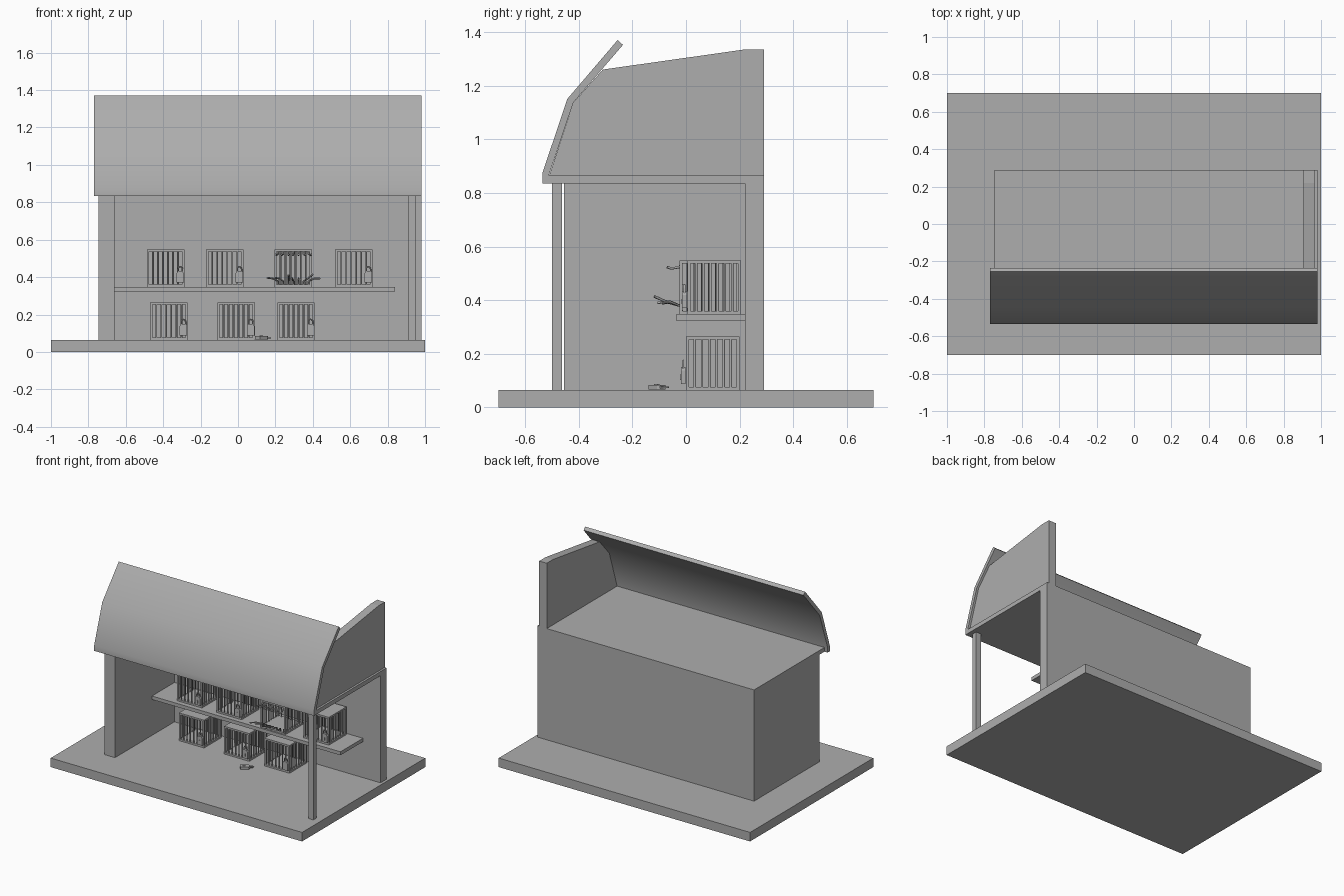
import bpy
import math
import random
from mathutils import Vector

random.seed(4)
cube = bpy.data.objects.get("Cube")
if cube:
    bpy.data.objects.remove(cube, do_unlink=True)

grey = bpy.data.materials.new("plain grey")
grey.use_nodes = True
colour = (0.42, 0.42, 0.42, 1)
grey.diffuse_color = colour
grey.node_tree.nodes["Principled BSDF"].inputs["Base Color"].default_value = colour


def make(name, verts, faces):
    mesh = bpy.data.meshes.new(name)
    mesh.from_pydata(verts, [], faces)
    mesh.materials.append(grey)
    obj = bpy.data.objects.new(name, mesh)
    bpy.context.collection.objects.link(obj)
    return obj


def prism(name, profile, x0, x1):
    """Extrude a (y, z) outline along x."""
    n = len(profile)
    verts = [(x, y, z) for x in (x0, x1) for y, z in profile]
    faces = [tuple(range(n))[::-1], tuple(range(n, 2 * n))]
    faces += [(i, (i + 1) % n, n + (i + 1) % n, n + i) for i in range(n)]
    return make(name, verts, faces)


def box(name, x, y, z):
    return prism(name, [(y[0], z[0]), (y[1], z[0]), (y[1], z[1]), (y[0], z[1])], *x)


def tube(name, points, radius):
    """Round bar along a bent path, turned into a mesh."""
    curve = bpy.data.curves.new(name, "CURVE")
    curve.dimensions = "3D"
    curve.bevel_depth = radius
    curve.bevel_resolution = 1
    curve.use_fill_caps = True
    spline = curve.splines.new("POLY")
    spline.points.add(len(points) - 1)
    for p, co in zip(spline.points, points):
        p.co = (*co, 1)
    obj = bpy.data.objects.new(name, curve)
    bpy.context.collection.objects.link(obj)
    mesh = bpy.data.meshes.new_from_object(obj)
    bpy.data.objects.remove(obj)
    mesh.materials.clear()
    mesh.materials.append(grey)
    obj = bpy.data.objects.new(name, mesh)
    bpy.context.collection.objects.link(obj)
    return obj


# Building shell
FLOOR, CEIL = 0.065, 0.835
box("ground_slab", (-1, 1), (-0.7, 0.7), (0, FLOOR))
box("back_wall", (-0.745, 0.98), (0.22, 0.29), (FLOOR, CEIL))
box("side_wall", (-0.745, -0.66), (-0.455, 0.22), (FLOOR, CEIL))
box("corner_post", (0.91, 0.95), (-0.5, -0.462), (FLOOR, CEIL))
box("ceiling", (-0.745, 0.98), (-0.515, 0.29), (CEIL, 0.865))
box("shelf", (-0.66, 0.84), (-0.035, 0.22), (0.323, 0.348))

# Gable wall and curved front roof
prism("gable", [(-0.51, 0.865), (0.29, 0.865), (0.29, 1.335), (0.22, 1.335),
                (-0.31, 1.26), (-0.42, 1.137)], 0.905, 0.965)
roof = prism("roof", [(-0.535, 0.835), (-0.51, 0.835), (-0.51, 0.87), (-0.42, 1.137),
                      (-0.235, 1.352), (-0.255, 1.37), (-0.443, 1.15), (-0.535, 0.875)],
             -0.77, 0.98)
bpy.context.view_layer.objects.active = roof
roof.select_set(True)
bpy.ops.object.shade_smooth_by_angle(angle=math.radians(30))
roof.select_set(False)

SIZE, PLATE, BAR = 0.2, 0.012, 0.005


def bent_bars(x, y, z):
    """Snapped front bars: splayed stubs below, curled stubs above."""
    for i in range(7):
        bx = x + 0.02 + i * 0.027
        lean = (i - 3) * 0.008 + random.uniform(-0.01, 0.01)
        reach = random.uniform(0.06, 0.1)
        tube("broken_bar_lower", [(bx, y + 0.01, z + 0.01), (bx, y + 0.005, z + 0.03),
                                  (bx + lean, y - reach * 0.5, z + 0.045),
                                  (bx + lean * 2, y - reach, z + random.uniform(0.03, 0.075))], BAR)
        tube("broken_bar_upper", [(bx, y + 0.01, z + 0.19), (bx, y, z + 0.175),
                                  (bx + lean * 0.3, y - 0.03, z + 0.17),
                                  (bx + lean * 0.5, y - 0.045, z + 0.175)], BAR)


def cage(x, y, z, broken=False):
    x1, y1 = x + SIZE, y + SIZE
    for z0 in (z, z + SIZE - PLATE):
        box("cage_plate", (x, x1), (y, y1), (z0, z0 + PLATE))
    for cx in (x, x1 - PLATE):
        for cy in (y, y1 - PLATE):
            box("cage_corner", (cx, cx + PLATE), (cy, cy + PLATE), (z + PLATE, z + SIZE - PLATE))
    low, high = z + PLATE, z + SIZE - PLATE
    for i in range(6):
        t = 0.033 + i * 0.0268
        ends = [(x + t, y1 - 0.006), (x + 0.006, y + t), (x1 - 0.006, y + t)]
        if not broken:
            ends.append((x + t, y + 0.006))
        for bx, by in ends:
            tube("cage_bar", [(bx, by, low), (bx, by, high)], BAR)
    if broken:
        bent_bars(x, y, z)


def padlock(at, flat=False):
    """Chunky lock body with a keyhole plate and a round shackle."""
    w, d, h = 0.02, 0.009, 0.05
    arch = [(-0.012, 0, h)] + [(-0.012 * math.cos(a), 0, h + 0.022 + 0.014 * math.sin(a))
                               for a in [math.pi * k / 6 for k in range(7)]] + [(0.012, 0, h)]
    outline = [(-w, 0), (w, 0), (w, h), (w * 0.6, h + 0.012), (-w * 0.6, h + 0.012), (-w, h)]
    n = len(outline)
    verts = [(px, s * d, pz) for s in (-1, 1) for px, pz in outline]
    faces = [tuple(range(n)), tuple(range(n, 2 * n))[::-1]]
    faces += [((i + 1) % n, i, n + i, n + (i + 1) % n) for i in range(n)]
    parts = [make("lock_body", verts, faces), tube("lock_shackle", arch, 0.004),
             box("lock_keyhole", (-0.004, 0.004), (-d - 0.003, -d), (0.015, 0.035))]
    for part in parts:
        part.location = Vector(at)
        if flat:
            part.rotation_euler = (math.radians(-90), 0, math.radians(-50))


# Upper row on the shelf, lower row on the floor
for x, y, broken in ((-0.487, 0, False), (-0.171, 0, False), (0.195, -0.025, True), (0.519, 0.005, False)):
    cage(x, y, 0.348, broken)
    if not broken:
        padlock((x + 0.178, y - 0.01, 0.37))
for x in (-0.47, -0.11, 0.21):
    cage(x, 0, FLOOR)
    padlock((x + 0.178, -0.01, 0.088))

# Lock dropped on the floor below the broken cage
padlock((0.105, -0.125, FLOOR + 0.01), flat=True)
